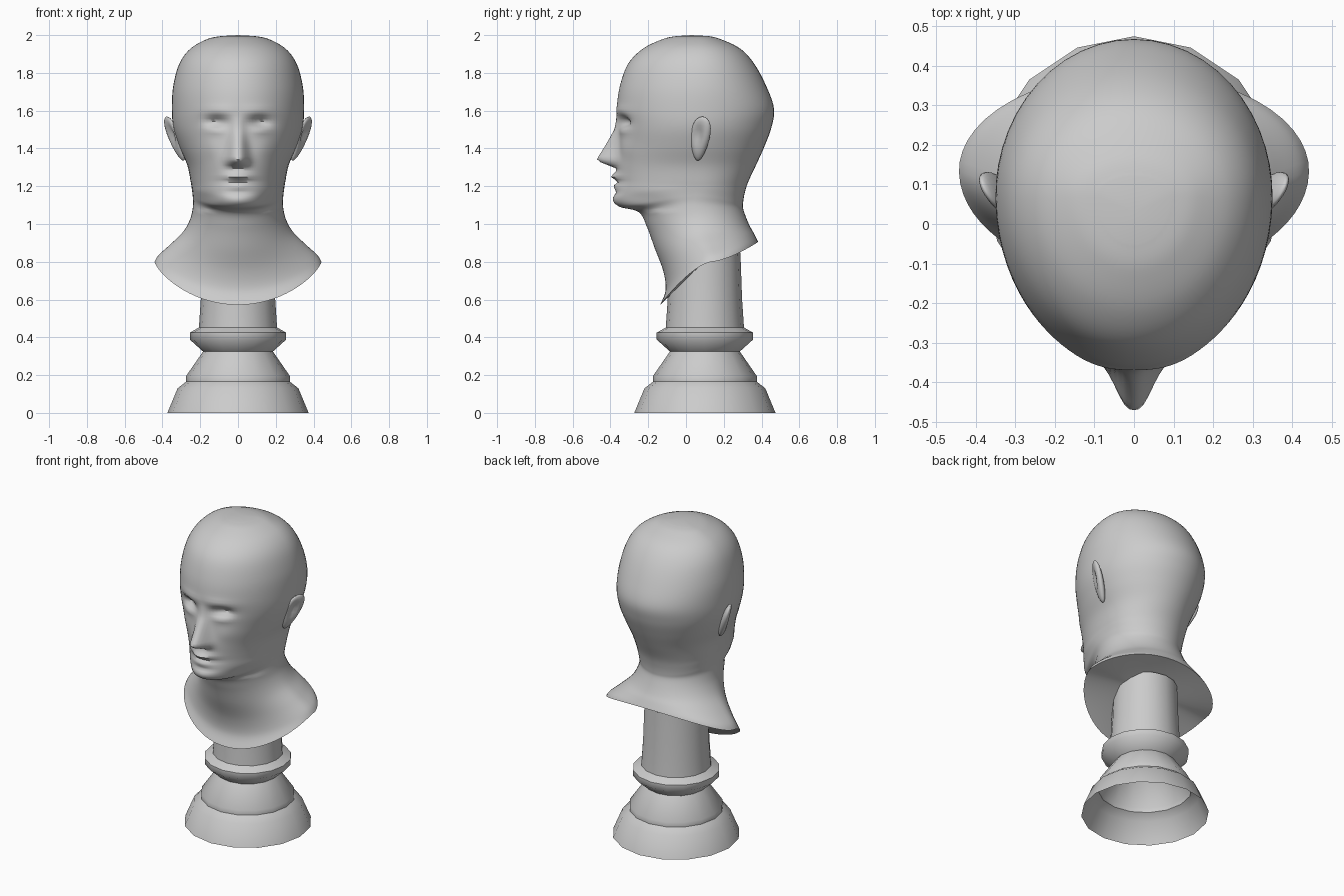
import bpy, bmesh
from math import sin, cos, pi, exp, radians
from mathutils import Vector, Matrix

if "Cube" in bpy.data.objects:
    bpy.data.objects.remove(bpy.data.objects["Cube"])

stone = bpy.data.materials.new("grey stone")
stone.use_nodes = True
GREY = (0.6, 0.6, 0.6, 1)
stone.diffuse_color = GREY
stone.node_tree.nodes["Principled BSDF"].inputs["Base Color"].default_value = GREY


def finish(bm, name, angle):
    """Turn a bmesh into a smooth shaded object."""
    bmesh.ops.recalc_face_normals(bm, faces=bm.faces)
    mesh = bpy.data.meshes.new(name)
    bm.to_mesh(mesh)
    bm.free()
    obj = bpy.data.objects.new(name, mesh)
    bpy.context.collection.objects.link(obj)
    mesh.materials.append(stone)
    bpy.ops.object.select_all(action="DESELECT")
    obj.select_set(True)
    bpy.context.view_layer.objects.active = obj
    bpy.ops.object.shade_smooth_by_angle(angle=radians(angle))
    return obj


def bridge(bm, rings):
    for low, high in zip(rings, rings[1:]):
        for i in range(len(low)):
            j = (i + 1) % len(low)
            bm.faces.new((low[i], low[j], high[j], high[i]))


def fan(bm, ring, point):
    tip = bm.verts.new(point)
    for i in range(len(ring)):
        bm.faces.new((ring[i - 1], ring[i], tip))


def lookup(table, t):
    """Linear interpolation in a list of pairs."""
    for (a, va), (b, vb) in zip(table, table[1:]):
        if a <= t <= b:
            return va + (vb - va) * (t - a) / (b - a)
    return 0


def spline(rows, steps):
    """Catmull-Rom interpolation through rows of numbers."""
    pts = [Vector(r) for r in rows]
    out = []
    for i in range(len(pts) - 1):
        p, q = pts[i], pts[i + 1]
        before = pts[max(i - 1, 0)]
        after = pts[min(i + 2, len(pts) - 1)]
        for s in range(steps):
            t = s / steps
            out.append(p + (q - before) * t / 2
                       + (before * 2 - p * 5 + q * 4 - after) * t * t / 2
                       + ((p - q) * 3 + after - before) * t ** 3 / 2)
    return out + [pts[-1]]


# Skull sections: height, front, back, half width
SKULL = [
    (1.995, -.05, .12, .09), (1.98, -.12, .18, .16), (1.93, -.225, .285, .25),
    (1.85, -.305, .36, .31), (1.73, -.35, .425, .343), (1.61, -.366, .466, .35),
    (1.51, -.36, .452, .342), (1.41, -.36, .415, .31), (1.31, -.37, .37, .268),
    (1.22, -.368, .328, .25),
]
# Jaw and neck sections: front y z, side y z, back y z, half width
NECK = [
    (-.382, 1.14, .07, 1.19, .31, 1.16, .245),
    (-.35, 1.092, .06, 1.15, .302, 1.11, .24),
    (-.25, 1.063, .05, 1.1, .303, 1.08, .238),
    (-.205, .98, .07, 1.03, .32, 1.03, .252),
    (-.165, .87, .09, .96, .34, .985, .29),
    (-.12, .75, .11, .89, .36, .95, .36),
    (-.108, .65, .13, .835, .375, .92, .42),
    (-.137, .572, .135, .80, .382, .905, .442),
]
sections = [(f, z, .07, z, b, z, w) for z, f, b, w in SKULL] + NECK

# Nose: projection by height
NOSE = [(1.295, 0), (1.312, .045), (1.335, .105), (1.355, .1),
        (1.42, .065), (1.5, .02), (1.58, 0)]
# Face relief: x, z, spread x, spread z, forward amount
RELIEF = [
    (.115, 1.54, .055, .03, -.042),
    (.12, 1.5, .045, .022, .012),
    (.1, 1.6, .09, .025, .008),
    (.14, 1.4, .06, .05, .008),
    (0, 1.25, .07, .018, .03),
    (0, 1.2, .06, .014, .012),
    (0, 1.226, .09, .01, -.012),
    (0, 1.165, .08, .016, -.01),
    (0, 1.12, .07, .03, .008),
    (.18, 1.13, .07, .05, -.03),
]


def face_relief(x, z):
    push = 0
    for cx, cz, sx, sz, amount in RELIEF:
        push += amount * exp(-((abs(x) - cx) / sx) ** 2 - ((z - cz) / sz) ** 2)
    width = .03 + .025 * min(1, max(0, (1.54 - z) / .2))
    return push + lookup(NOSE, z) * exp(-abs(x / width) ** 2.5)


# Head, neck and flared shoulder collar
SEGMENTS = 72
bm = bmesh.new()
rings = []
for yf, zf, ys, zs, yb, zb, half in spline(sections, 6):
    ring = []
    for i in range(SEGMENTS):
        u = 2 * pi * i / SEGMENTS
        a = u - .5 * sin(u)
        c = cos(a)
        end_y, end_z = (yf, zf) if c > 0 else (yb, zb)
        x = half * sin(a)
        y = ys + (end_y - ys) * abs(c)
        z = zs + (end_z - zs) * abs(c) ** 1.5
        if c > 0 and z > 1.07:
            y -= face_relief(x, z) * min(1, c * 2)
        ring.append(bm.verts.new((x, y, z)))
    rings.append(ring)
bridge(bm, rings)
fan(bm, rings[0], (0, .03, 2))
fan(bm, rings[-1], (0, .12, .81))
finish(bm, "head_and_neck", 60)

# Ears: flattened shells with a hollow on the outside
for side, name in ((1, "left_ear"), (-1, "right_ear")):
    bm = bmesh.new()
    bmesh.ops.create_uvsphere(bm, u_segments=20, v_segments=14, radius=1)
    for v in bm.verts:
        x, y, z = v.co
        dent = .9 * exp(-((y + .15) / .45) ** 2 - ((z - .2) / .45) ** 2)
        if x > 0:
            x -= dent
        v.co = (x * .026, y * (.055 + .017 * z) + z * .03, z * .122)
    turn = Matrix.Rotation(-.45, 4, "Z") @ Matrix.Rotation(.3, 4, "Y")
    bm.transform(Matrix.Translation((.333, .075, 1.452)) @ turn)
    bm.transform(Matrix.Diagonal((side, 1, 1, 1)))
    finish(bm, name, 60)

# Turned pedestal, hollow and open underneath
PROFILE = [(.374, 0), (.32, .13), (.275, .165), (.275, .195), (.185, .325),
           (.255, .388), (.255, .425), (.207, .452), (.197, .6), (.188, .85)]
SIDES = 16
bm = bmesh.new()
rings = [[bm.verts.new((r * sin(2 * pi * i / SIDES), .1 - r * cos(2 * pi * i / SIDES), z))
          for i in range(SIDES)] for r, z in PROFILE]
bridge(bm, rings)
finish(bm, "pedestal", 50)
